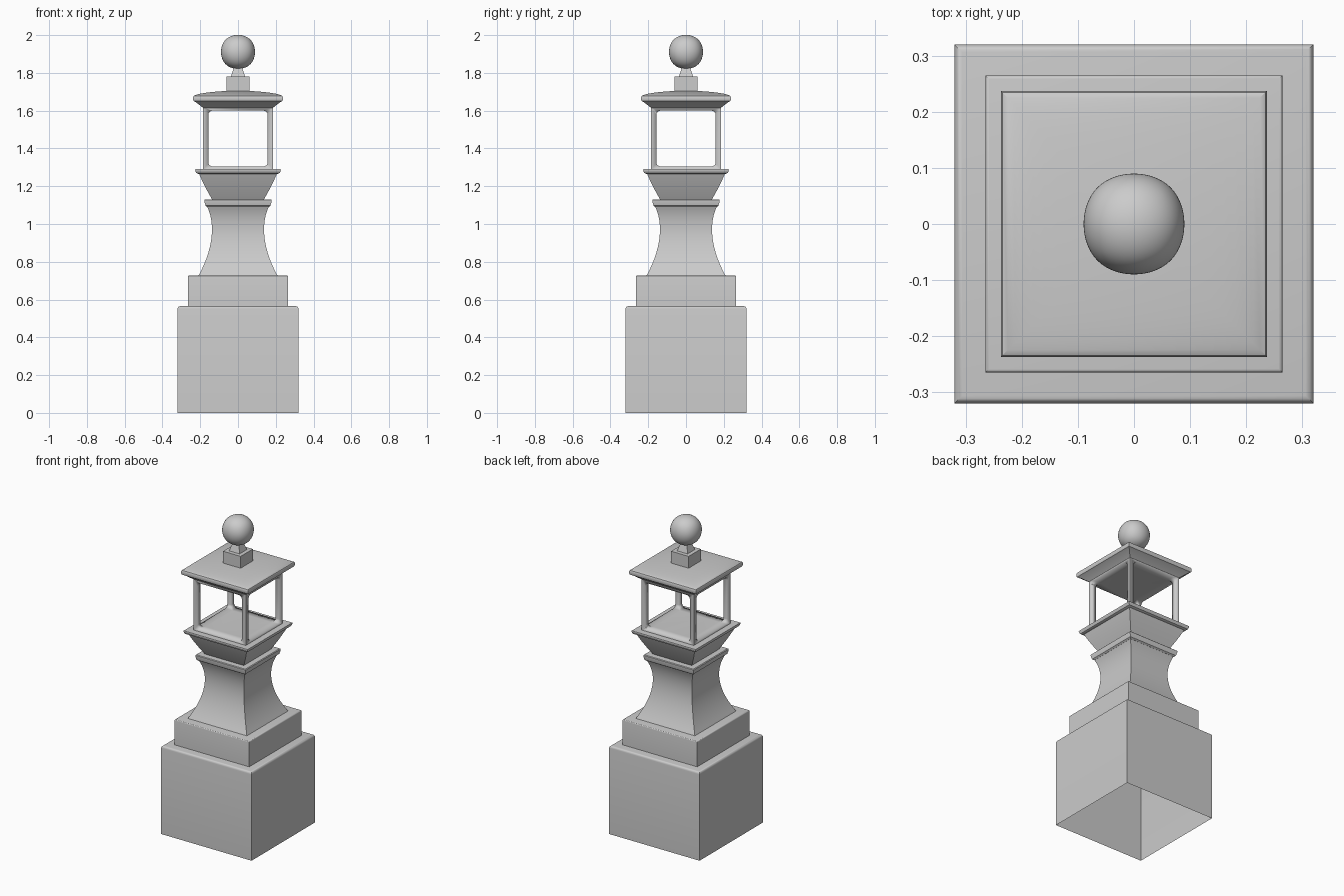
import bpy, bmesh, math
from mathutils import Vector
from mathutils.geometry import interpolate_bezier

if "Cube" in bpy.data.objects:
    bpy.data.objects.remove(bpy.data.objects["Cube"], do_unlink=True)

# One stone colour for everything
stone = bpy.data.materials.new("grey stone")
stone.use_nodes = True
COLOUR = (0.6, 0.6, 0.6, 1)
stone.diffuse_color = COLOUR
stone.node_tree.nodes["Principled BSDF"].inputs["Base Color"].default_value = COLOUR


def finish(name, bm, angle=30):
    bmesh.ops.recalc_face_normals(bm, faces=bm.faces)
    mesh = bpy.data.meshes.new(name)
    bm.to_mesh(mesh)
    bm.free()
    mesh.materials.append(stone)
    obj = bpy.data.objects.new(name, mesh)
    bpy.context.collection.objects.link(obj)
    bpy.ops.object.select_all(action="DESELECT")
    obj.select_set(True)
    bpy.context.view_layer.objects.active = obj
    bpy.ops.object.shade_smooth_by_angle(angle=math.radians(angle))
    return obj


def square_loft(name, profile, bottom=True, top=True):
    """Stack square rings from (half width, height) pairs."""
    bm = bmesh.new()
    rings = [[bm.verts.new((sx * r, sy * r, z))
              for sx, sy in ((-1, -1), (1, -1), (1, 1), (-1, 1))]
             for r, z in profile]
    for low, high in zip(rings, rings[1:]):
        for i in range(4):
            j = (i + 1) % 4
            bm.faces.new((low[i], low[j], high[j], high[i]))
    if bottom:
        bm.faces.new(rings[0][::-1])
    if top:
        bm.faces.new(rings[-1])
    return finish(name, bm)


def curve(a, b, c, d, steps):
    """Sample a Bezier arc as profile pairs."""
    pts = interpolate_bezier(*(Vector((*p, 0)) for p in (a, b, c, d)), steps)
    return [(p.x, p.y) for p in pts]


def rounded_top(r, z, size):
    """Quarter-round upper edge of a block."""
    return [(r - size + size * math.cos(t), z - size + size * math.sin(t))
            for t in (math.pi / 8 * k for k in range(5))]


# Pedestal: hollow base and stepped plinth
square_loft("base_block", [(0.32, 0)] + rounded_top(0.32, 0.565, 0.014), bottom=False)
square_loft("plinth", [(0.265, 0.56)] + rounded_top(0.265, 0.727, 0.007))

# Waisted column, collar and flared capital
square_loft("waisted_column",
            curve((0.21, 0.725), (0.13, 0.87), (0.12, 1.0), (0.163, 1.092), 20))
square_loft("collar", [(0.163, 1.09), (0.172, 1.097), (0.178, 1.12),
                       (0.178, 1.127), (0.174, 1.131)])
square_loft("flared_capital",
            curve((0.137, 1.13), (0.155, 1.16), (0.185, 1.215), (0.207, 1.268), 10))
square_loft("capital_rim", [(0.21, 1.265), (0.221, 1.27), (0.227, 1.284),
                            (0.226, 1.29)])

# Lantern: a box opened through both ways by rounded windows
lantern = square_loft("lantern_frame", [(0.185, 1.285), (0.185, 1.62)])


def window_cutter(name, axis):
    half, low, high, rad = 0.157, 1.305, 1.6, 0.022
    bm = bmesh.new()
    outline = []
    corners = ((half, high, 0), (-half, high, 1), (-half, low, 2), (half, low, 3))
    for x, z, quarter in corners:
        cx = x - math.copysign(rad, x)
        cz = z - rad if z == high else z + rad
        for k in range(6):
            t = math.pi / 2 * (quarter + k / 5)
            u, w = cx + rad * math.cos(t), cz + rad * math.sin(t)
            outline.append(bm.verts.new((u, -0.4, w) if axis == "y" else (-0.4, u, w)))
    face = bm.faces.new(outline)
    extruded = bmesh.ops.extrude_face_region(bm, geom=[face])["geom"]
    shift = (0, 0.8, 0) if axis == "y" else (0.8, 0, 0)
    bmesh.ops.translate(bm, vec=shift,
                        verts=[v for v in extruded if isinstance(v, bmesh.types.BMVert)])
    return finish(name, bm)


for axis in "xy":
    cutter = window_cutter("window_cutter_" + axis, axis)
    cut = lantern.modifiers.new("window_" + axis, "BOOLEAN")
    cut.operation = "DIFFERENCE"
    cut.solver = "EXACT"
    cut.object = cutter
    cutter.hide_render = True
    # Bake the cut so that the cutter can go
    bpy.context.view_layer.objects.active = lantern
    bpy.ops.object.modifier_apply(modifier=cut.name)
    bpy.data.objects.remove(cutter, do_unlink=True)

# Roof: sloped soffit, rounded eave and gently domed hips
square_loft("roof", [(0.185, 1.615), (0.222, 1.644), (0.234, 1.65), (0.237, 1.658),
                     (0.237, 1.672)]
            + curve((0.234, 1.678), (0.21, 1.692), (0.15, 1.7), (0.05, 1.705), 10))

# Finial: block, tapered neck and soft ball
square_loft("finial_block", [(0.062, 1.695), (0.062, 1.78)])
square_loft("finial_neck", [(0.038, 1.778), (0.018, 1.84)])

bm = bmesh.new()
bmesh.ops.create_cube(bm, size=0.214)
bmesh.ops.translate(bm, vec=(0, 0, 1.911), verts=bm.verts)
ball = finish("finial_ball", bm, 180)
subdivide = ball.modifiers.new("round", "SUBSURF")
subdivide.levels = subdivide.render_levels = 4
